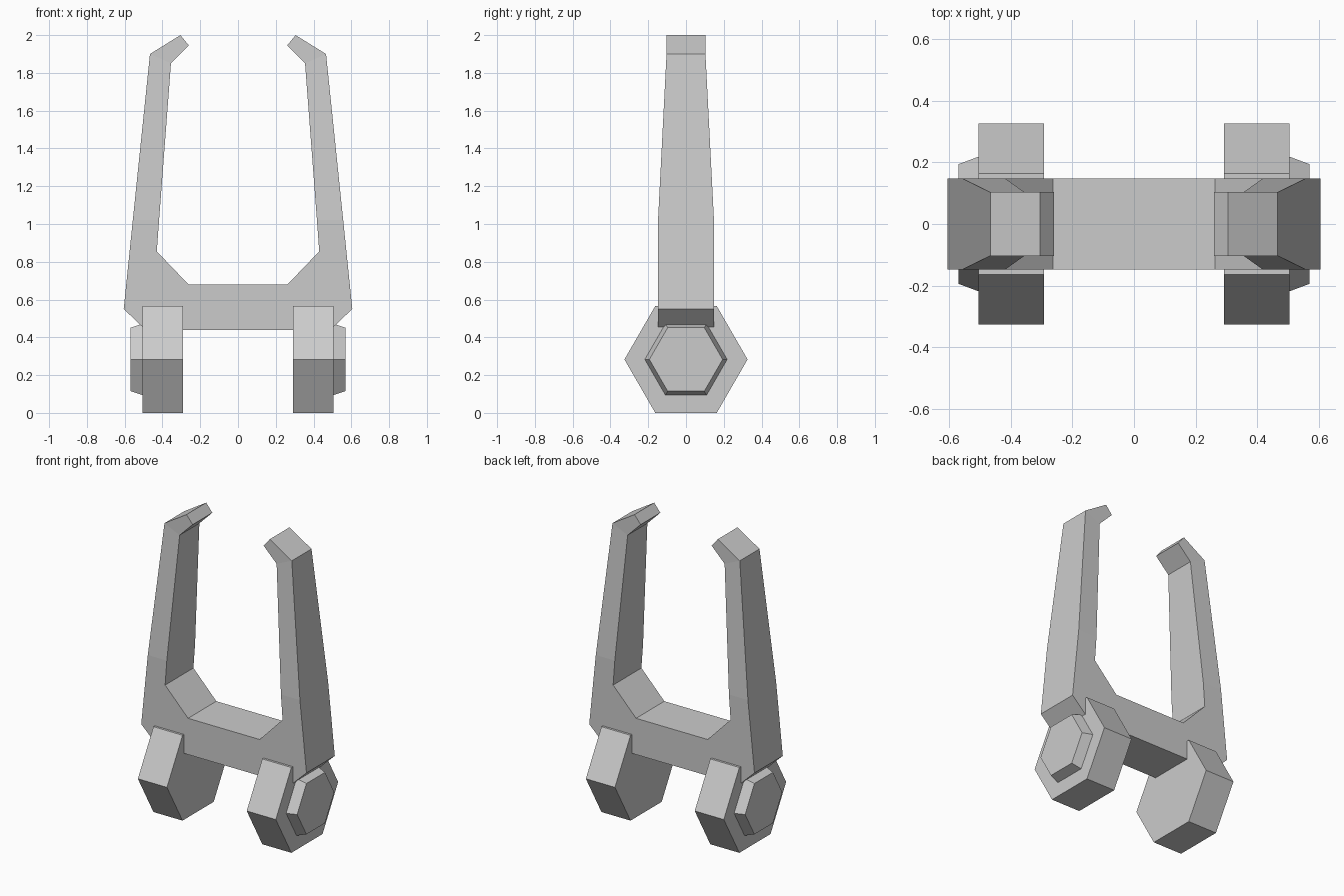
import bpy, bmesh
from math import cos, sin, pi

if "Cube" in bpy.data.objects:
    bpy.data.objects.remove(bpy.data.objects["Cube"])


def loft(name, rings):
    """Join equal-sized vertex rings with faces and cap both ends."""
    bm = bmesh.new()
    rows = [[bm.verts.new(p) for p in ring] for ring in rings]
    n = len(rows[0])
    for a, b in zip(rows, rows[1:]):
        for i in range(n):
            j = (i + 1) % n
            bm.faces.new((a[i], a[j], b[j], b[i]))
    bm.faces.new(rows[0])
    bm.faces.new(rows[-1])
    bmesh.ops.recalc_face_normals(bm, faces=bm.faces)
    mesh = bpy.data.meshes.new(name)
    bm.to_mesh(mesh)
    bm.free()
    obj = bpy.data.objects.new(name, mesh)
    bpy.context.collection.objects.link(obj)
    return obj


# U-shaped frame: stations (outer x, outer z, inner x, inner z, half depth)
half = [
    (0.490, 0.44, 0.262, 0.68, 0.148),
    (0.605, 0.55, 0.430, 0.855, 0.148),
    (0.557, 1.02, 0.418, 1.02, 0.148),
    (0.466, 1.90, 0.355, 1.85, 0.103),
    (0.305, 2.00, 0.260, 1.945, 0.103),
]
stations = [(-a, b, -c, d, h) for a, b, c, d, h in reversed(half)] + half
loft("frame", [
    [(ox, -h, oz), (ox, h, oz), (ix, h, iz), (ix, -h, iz)]
    for ox, oz, ix, iz, h in stations
])


# Hexagonal wheels and tapered hubs
def hexagon(x, r):
    return [(x, r * cos(i * pi / 3), 0.283 + r * sin(i * pi / 3))
            for i in range(6)]


for side, s in (("left", -1), ("right", 1)):
    loft(side + "_wheel", [hexagon(s * 0.292, 0.326), hexagon(s * 0.505, 0.326)])
    loft(side + "_hub", [hexagon(s * 0.495, 0.221), hexagon(s * 0.505, 0.218),
                         hexagon(s * 0.569, 0.194)])
